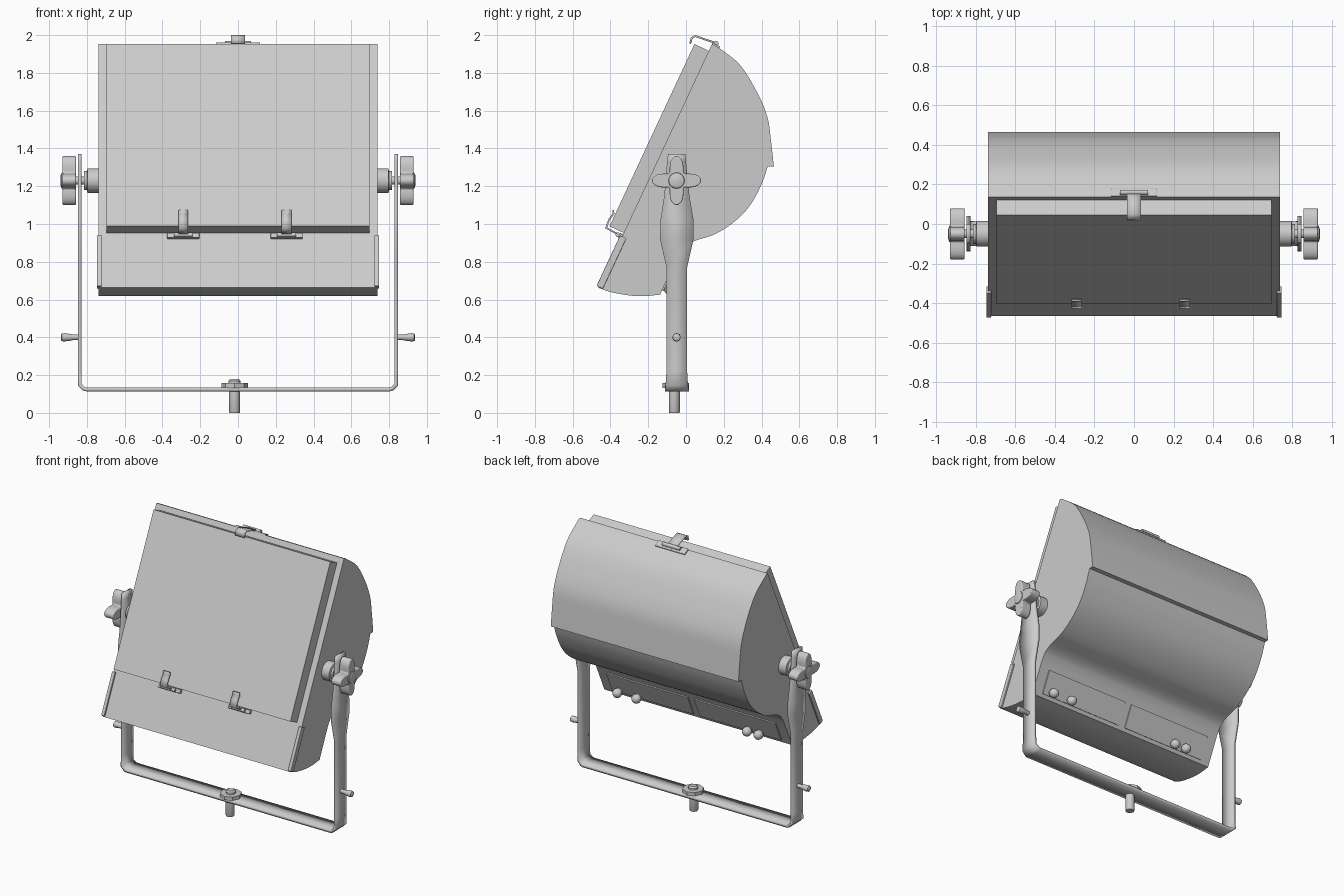
import bpy, bmesh
from math import sin, cos, pi, radians
from mathutils import Vector

if "Cube" in bpy.data.objects:
    bpy.data.objects.remove(bpy.data.objects["Cube"])

TILT = radians(25)
U = Vector((sin(TILT), cos(TILT)))        # up along the tilted front (y, z)
N = Vector((-cos(TILT), sin(TILT)))       # out of the tilted front
FRONT = Vector((-0.465, 0.663))           # bottom edge of the front
REAR = Vector((-0.137, 0.626))            # bottom edge of the rear control panel
AXIS_Y, AXIS_Z = -0.05, 1.23              # pivot


def finish(bm, name, bevel=0.0, solid=0.0, angle=35):
    bmesh.ops.recalc_face_normals(bm, faces=bm.faces)
    me = bpy.data.meshes.new(name)
    bm.to_mesh(me)
    bm.free()
    ob = bpy.data.objects.new(name, me)
    bpy.context.collection.objects.link(ob)
    if solid:
        m = ob.modifiers.new("thickness", 'SOLIDIFY')
        m.thickness, m.offset, m.use_even_offset = solid, 0, True
    if bevel:
        m = ob.modifiers.new("bevel", 'BEVEL')
        m.width, m.segments, m.limit_method = bevel, 3, 'ANGLE'
    bpy.ops.object.select_all(action='DESELECT')
    ob.select_set(True)
    bpy.context.view_layer.objects.active = ob
    bpy.ops.object.shade_smooth_by_angle(angle=radians(angle))
    return ob


def extrude_x(name, pts, x0, x1, **kw):
    """Closed (y, z) profile swept along x."""
    bm = bmesh.new()
    f = bm.faces.new([bm.verts.new((x0, p[0], p[1])) for p in pts])
    g = bmesh.ops.extrude_face_region(bm, geom=[f])
    vs = [v for v in g['geom'] if isinstance(v, bmesh.types.BMVert)]
    bmesh.ops.translate(bm, vec=(x1 - x0, 0, 0), verts=vs)
    return finish(bm, name, **kw)


def slab(name, x0, x1, u, n, origin=FRONT, **kw):
    """Box aligned to the tilted front plane."""
    pts = [origin + U * a + N * b for a, b in
           ((u[0], n[0]), (u[1], n[0]), (u[1], n[1]), (u[0], n[1]))]
    return extrude_x(name, pts, x0, x1, **kw)


def ribbon(name, rails, thick):
    """Bent sheet metal between pairs of points."""
    bm = bmesh.new()
    rows = [[bm.verts.new(p) for p in pair] for pair in rails]
    for a, b in zip(rows, rows[1:]):
        bm.faces.new((a[0], a[1], b[1], b[0]))
    return finish(bm, name, solid=thick)


def lathe(name, loc, axis, prof, seg=32):
    """Stacked (radius, height) rings around an axis."""
    bm = bmesh.new()
    q = Vector((0, 0, 1)).rotation_difference(Vector(axis))
    rings = [[bm.verts.new(Vector(loc) + q @ Vector((r * cos(2 * pi * i / seg), r * sin(2 * pi * i / seg), h)))
              for i in range(seg)] for r, h in prof]
    for a, b in zip(rings, rings[1:]):
        for i in range(seg):
            j = (i + 1) % seg
            bm.faces.new((a[i], a[j], b[j], b[i]))
    bm.faces.new(rings[0])
    bm.faces.new(rings[-1])
    return finish(bm, name)


def smooth(pts, n=5):
    """Catmull-Rom curve through the points."""
    p = [Vector(a) for a in pts]
    p = [2 * p[0] - p[1]] + p + [2 * p[-1] - p[-2]]
    out = []
    for a, b, c, d in zip(p, p[1:], p[2:], p[3:]):
        for k in range(n):
            t = k / n
            out.append(0.5 * (2 * b + (c - a) * t + (2 * a - 5 * b + 4 * c - d) * t * t
                              + (3 * b - a - 3 * c + d) * t ** 3))
    return out + [p[-2]]


# Lamp housing: rear reflector shell, stepped lower shell, ballast box
upper = smooth([(.137, 1.952), (.17, 1.935), (.285, 1.843), (.375, 1.70), (.43, 1.57), (.45, 1.44), (.465, 1.305)])
lower = smooth([(.433, 1.305), (.40, 1.21), (.34, 1.10), (.26, 1.015), (.155, .947), (.05, .912),
                (0, .885), (-.03, .85), (-.05, .815)])
base = smooth([(-.137, .626), (-.22, .618), (-.30, .622), (-.40, .64), (-.465, .663)])
extrude_x("housing", upper + lower + base, -.738, .738)

# Glass door and side lips of the lower front cover
slab("glass_door", -.695, .695, (.32, 1.384), (-.005, .083))
for s in (1, -1):
    slab("cover_lip", s * .722, s * .747, (.005, .30), (-.025, .012), bevel=.004)

# Lower door clips
for cx in (-.29, .257):
    slab("clip_base", cx - .085, cx + .085, (.285, .312), (-.005, .018), bevel=.004)
    path = [FRONT + U * u + N * n for u, n in ((.30, .015), (.305, .095), (.35, .10), (.39, .092), (.405, .102))]
    ribbon("clip_hook", [((cx - .026, *p), (cx + .026, *p)) for p in path], .009)
    lathe("clip_hinge", (cx - .05, *(FRONT + U * .298 + N * .024)), (1, 0, 0), [(.012, 0), (.012, .1)], 16)

# Top latch
path = [(.022, 1.955), (.03, 1.985), (.05, 1.995), (.165, 1.955), (.15, 1.925)]
ribbon("latch_hook", [((-.036, *p), (.036, *p)) for p in path], .01)
extrude_x("latch_base", [(.135, 1.945), (.175, 1.925), (.18, 1.94), (.14, 1.962)], -.117, .117, bevel=.004)
lathe("latch_hinge", (-.07, .16, 1.955), (1, 0, 0), [(.013, 0), (.013, .14)], 16)

# Rear control plates and round buttons
for s in (1, -1):
    slab("control_plate", s * .025, s * .665, (.025, .185), (.01, -.007), origin=REAR)
for bx in (.60, .45, -.42, -.51):
    p = REAR + U * .05
    dome = [(.022, -.01), (.022, .012)] + [(.032 * cos(a), .034 + .032 * sin(a))
                                          for a in [radians(d) for d in range(-45, 86, 13)]]
    lathe("button", (bx, *p), (0, -N.x, -N.y), dome, 24)

# Yoke: one bent strap, widened beside the pivots
half = [(.80, .124, -.112, .015), (.815, .127, -.112, .015), (.838, .15, -.108, .01), (.838, .22, -.103, .006),
        (.838, .77, -.103, .006), (.838, .92, -.138, .04), (.838, 1.02, -.135, .04),
        (.838, 1.15, -.115, .018), (.838, 1.33, -.10, 0), (.838, 1.37, -.095, -.003)]
st = [(-x, z, a, b) for x, z, a, b in reversed(half)] + half
ribbon("yoke", [((x, a, z), (x, b, z)) for x, z, a, b in st], .02)

for s in (1, -1):
    d = (s, 0, 0)
    # Pivot boss, axle and collar
    lathe("pivot_boss", (s * .73, AXIS_Y, AXIS_Z), d,
          [(.06, 0), (.065, .005), (.065, .066), (.05, .07), (.05, .085), (.022, .085), (.022, .14)])
    # Four-lobed clamp knob
    bm = bmesh.new()
    star = []
    for i in range(64):
        a = 2 * pi * i / 64
        r = .092 + .038 * cos(4 * a)
        star.append((AXIS_Y + r * cos(a), AXIS_Z + r * sin(a)))
    bm.free()
    extrude_x("clamp_knob", star, s * .857, s * .93, bevel=.01)
    lathe("knob_hub", (s * .925, AXIS_Y, AXIS_Z), d, [(.045, 0), (.04, .01), (.02, .016)])
    # Small side pegs on the yoke
    lathe("yoke_peg", (s * .84, AXIS_Y, .40), d,
          [(.014, 0), (.014, .03), (.018, .05), (.022, .08), (.02, .093), (.012, .098)], 24)

# Mounting stud with washer and dome nut
sx, sy = -.018, -.062
lathe("mount_stud", (sx, sy, 0), (0, 0, 1), [(.027, 0), (.029, .004), (.029, .12)])
lathe("stud_washer", (sx, -.055, .133), (0, 0, 1), [(.07, 0), (.07, .025)], 8)
lathe("stud_nut", (sx, -.055, .155), (0, 0, 1), [(.032, 0), (.032, .015), (.022, .024)], 24)
